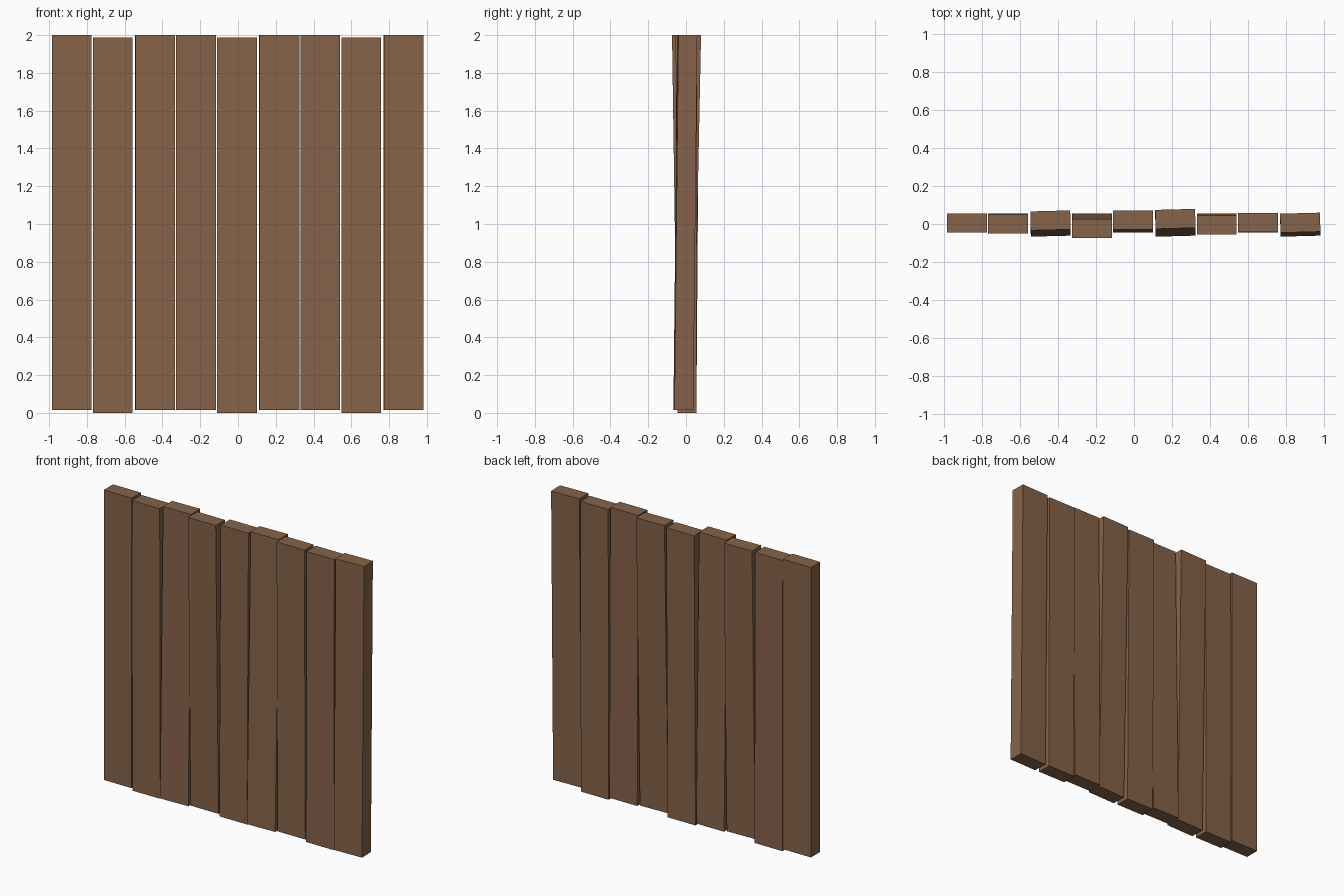
import bpy, bmesh, math

if "Cube" in bpy.data.objects:
    bpy.data.objects.remove(bpy.data.objects["Cube"])

wood = bpy.data.materials.new("brown_wood")
wood.diffuse_color = (0.24, 0.125, 0.066, 1)
wood.use_nodes = True
wood.node_tree.nodes["Principled BSDF"].inputs["Base Color"].default_value = wood.diffuse_color

WIDTH, DEPTH = 0.21, 0.10


def plank(i, x, z0, z1, y_bottom, y_top, yaw):
    """Leaning box: bottom centre at y_bottom, top centre at y_top, twisted by yaw."""
    bm = bmesh.new()
    bmesh.ops.create_cube(bm, size=1)
    c, s = math.cos(yaw), math.sin(yaw)
    for v in bm.verts:
        px, py = v.co.x * WIDTH, v.co.y * DEPTH
        top = v.co.z > 0
        v.co = (x + px * c - py * s,
                (y_top if top else y_bottom) + px * s + py * c,
                z1 if top else z0)
    me = bpy.data.meshes.new(f"plank_{i}")
    bm.to_mesh(me)
    bm.free()
    me.materials.append(wood)
    bpy.context.collection.objects.link(bpy.data.objects.new(f"plank_{i}", me))


# Planks repeat in groups of three, each with its own lean at the top
kinds = [  # x offset, bottom z, top z, bottom y, yaw
    (-0.222, 0.015, 2.0, 0.005, 0.0),
    (-0.005, 0.0, 1.988, 0.005, 0.0),
    (0.218, 0.015, 2.0, -0.014, math.radians(1.5)),
]
top_y = [0.005, 0.0, 0.019, -0.024, 0.020, 0.027, -0.005, 0.009, 0.007]

for i, ty in enumerate(top_y):
    dx, z0, z1, by, yaw = kinds[i % 3]
    plank(i + 1, (i // 3 - 1) * 0.658 + dx, z0, z1, by, ty, yaw)
